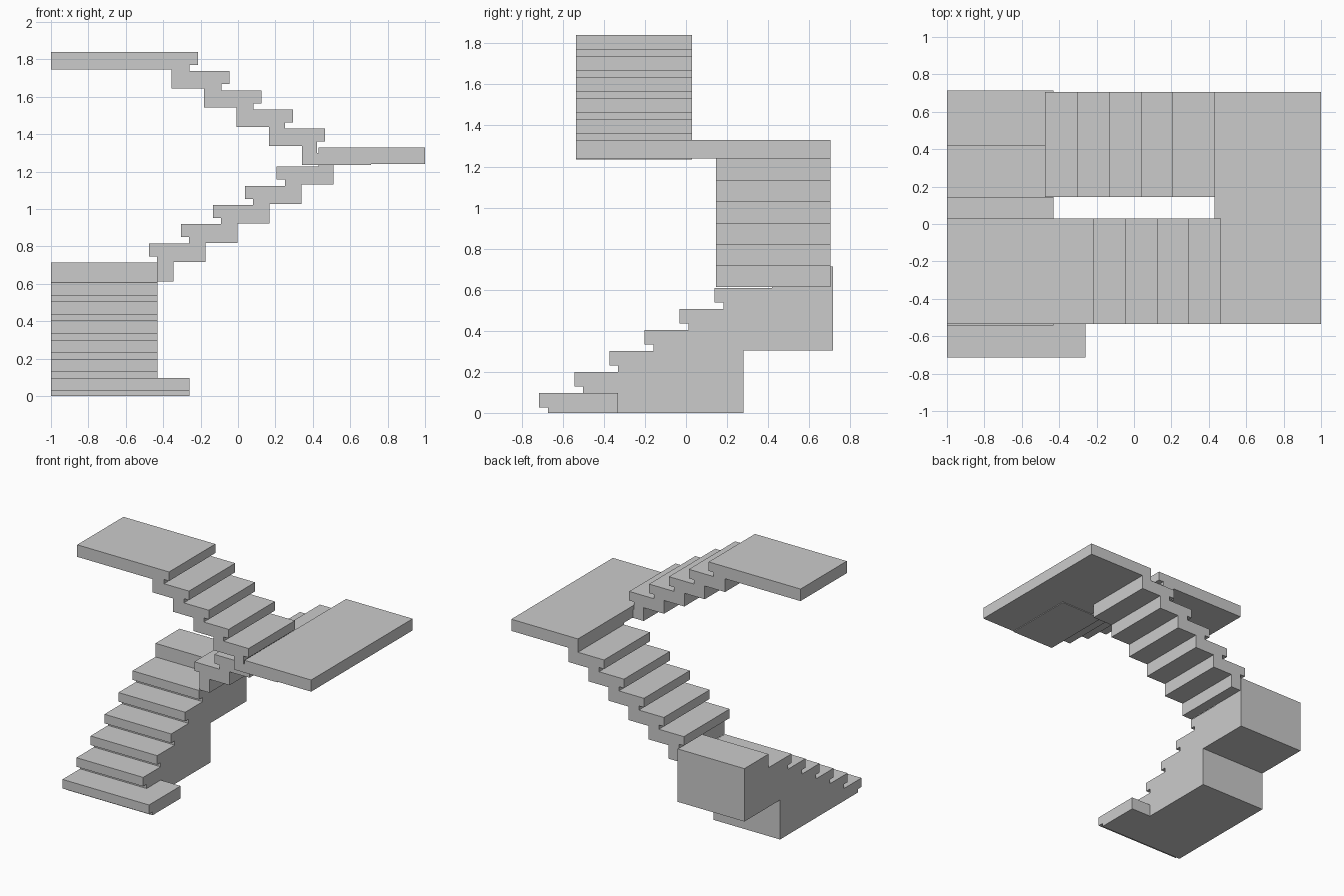
import bpy, bmesh

if "Cube" in bpy.data.objects:
    bpy.data.objects.remove(bpy.data.objects["Cube"])

RISE, NOSE_H, NOSE_D = 0.1025, 0.07, 0.043


def extrude_profile(name, pts, axis, lo, hi):
    """Side profile (distance along axis, z) extruded across from lo to hi."""
    bm = bmesh.new()
    place = (lambda a, z: (a, lo, z)) if axis == 'x' else (lambda a, z: (lo, a, z))
    face = bm.faces.new([bm.verts.new(place(a, z)) for a, z in pts])
    res = bmesh.ops.extrude_face_region(bm, geom=[face])
    verts = [v for v in res['geom'] if isinstance(v, bmesh.types.BMVert)]
    offset = (0, hi - lo, 0) if axis == 'x' else (hi - lo, 0, 0)
    bmesh.ops.translate(bm, verts=verts, vec=offset)
    bmesh.ops.recalc_face_normals(bm, faces=bm.faces)
    me = bpy.data.meshes.new(name)
    bm.to_mesh(me)
    bm.free()
    ob = bpy.data.objects.new(name, me)
    bpy.context.collection.objects.link(ob)
    return ob


def steps(n, nose, top, run):
    """Rising treads, each with an overhanging nose; sign of run is the direction."""
    d = NOSE_D if run > 0 else -NOSE_D
    pts = []
    for i in range(n):
        x, z = nose + run * i, top + RISE * i
        pts += [(x + d, z - RISE), (x + d, z - NOSE_H), (x, z - NOSE_H), (x, z)]
    return pts


def sawtooth(n, x, z, dx, dz):
    """Stepped underside."""
    pts = []
    for i in range(n):
        pts += [(x + dx * i, z + dz * i), (x + dx * i, z + dz * (i + 1))]
    return pts


# Solid lower flight with raised corner landing
lower = steps(6, -0.715, 0.096, 0.171)
lower[0] = (lower[0][0], 0)
lower += [(0.42, 0.609), (0.42, 0.714), (0.715, 0.714), (0.715, 0.305),
          (0.28, 0.305), (0.28, 0)]
extrude_profile("lower_flight", lower, 'y', -1, -0.43)

# Wider end of the bottom step
ext = [(-0.672, 0), (-0.672, 0.026), (-0.715, 0.026), (-0.715, 0.096),
       (-0.33, 0.096), (-0.33, 0)]
extrude_profile("bottom_step_extension", ext, 'y', -0.43, -0.26)

# Middle flight rising to the right
middle = steps(5, -0.475, 0.817, 0.1705)
middle[0] = (middle[0][0], 0.612)
middle += [(0.43, 1.227), (0.43, 1.28)]
middle += sawtooth(6, 0.51, 1.28, -0.171, -0.1033)[:1]
middle += [(0.51, 1.13)]
middle += sawtooth(5, 0.339, 1.13, -0.171, -0.1036)
extrude_profile("middle_flight", middle, 'x', 0.145, 0.705)

# Half landing
extrude_profile("half_landing", [(0.43, 1.24), (1, 1.24), (1, 1.33), (0.43, 1.33)],
                'x', -0.535, 0.705)

# Upper flight rising to the left, with top landing
upper = steps(5, 0.465, 1.43, -0.17)
upper += [(-1, 1.84), (-1, 1.747)]
upper += sawtooth(5, -0.355, 1.747, 0.174, -0.1025)
upper += [(0.71, 1.2345), (0.71, 1.3), (0.422, 1.3)]
extrude_profile("upper_flight", upper, 'x', -0.535, 0.03)
